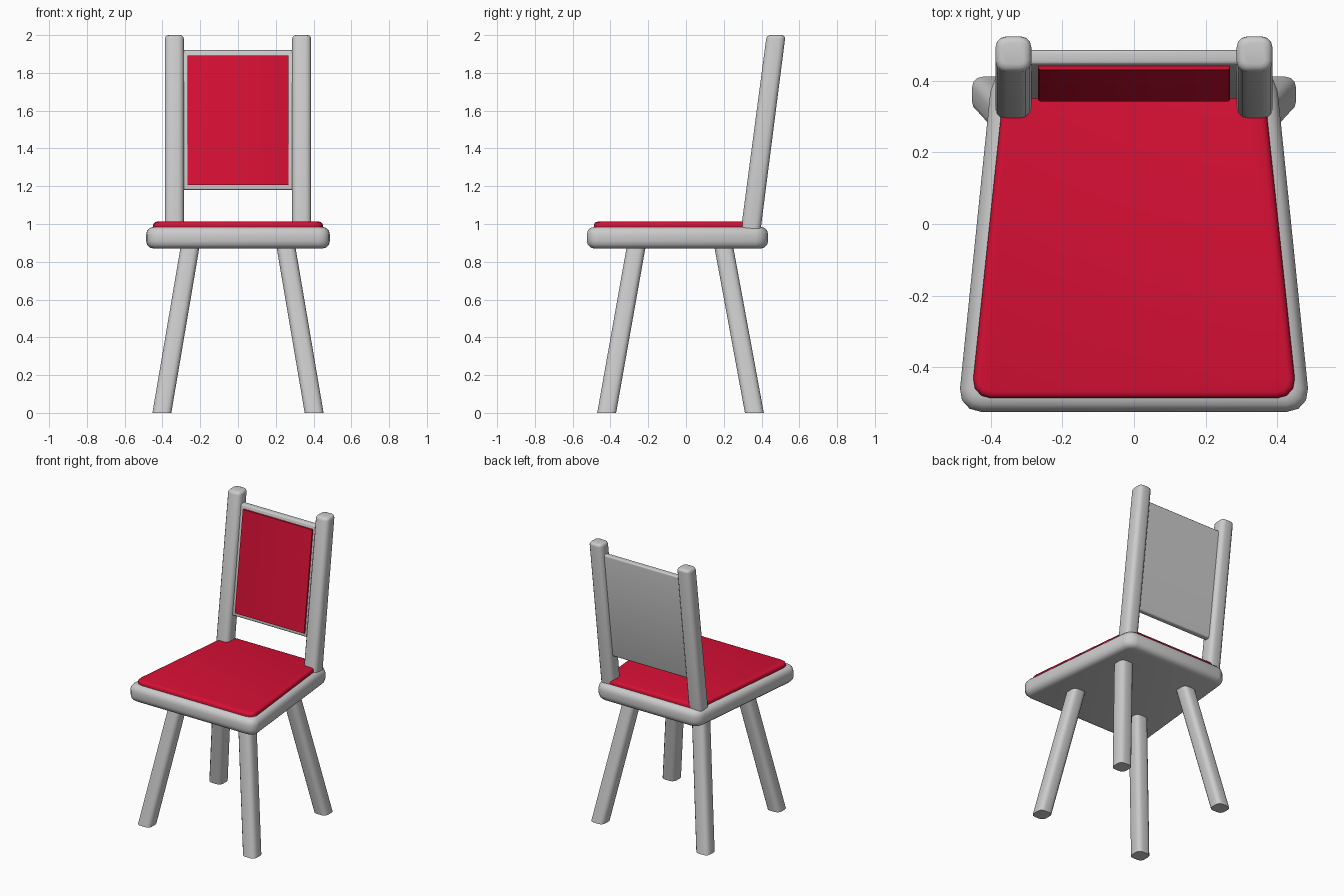
import bpy, bmesh, math
from mathutils import Vector

if "Cube" in bpy.data.objects:
    bpy.data.objects.remove(bpy.data.objects["Cube"])


def material(name, rgb):
    m = bpy.data.materials.new(name)
    m.diffuse_color = (*rgb, 1)
    m.use_nodes = True
    m.node_tree.nodes["Principled BSDF"].inputs["Base Color"].default_value = m.diffuse_color
    return m


GREY = material("light grey", (0.6, 0.6, 0.6))
RED = material("crimson", (0.68, 0.005, 0.035))


def block(name, low, high, z0, z1, mat, corner, rim, rim_ends=(0, 1), segs=3, smooth=True):
    """Loft between two 4-point outlines; round the upright edges, then the chosen end rims."""
    bm = bmesh.new()
    a = [bm.verts.new((x, y, z0)) for x, y in low]
    b = [bm.verts.new((x, y, z1)) for x, y in high]
    bm.faces.new(a[::-1])
    bm.faces.new(b)
    for i in range(4):
        j = (i + 1) % 4
        bm.faces.new((a[i], a[j], b[j], b[i]))
    if corner:
        up = [e for e in bm.edges if abs(e.verts[0].co.z - e.verts[1].co.z) > 1e-4]
        bmesh.ops.bevel(bm, geom=up, offset=corner, segments=segs, profile=0.5, affect='EDGES')
    if rim:
        ends = [(z0, z1)[k] for k in rim_ends]
        edges = [e for e in bm.edges
                 if any(all(abs(v.co.z - z) < 1e-4 for v in e.verts) for z in ends)]
        bmesh.ops.bevel(bm, geom=edges, offset=rim, segments=segs, profile=0.5, affect='EDGES')
    bmesh.ops.recalc_face_normals(bm, faces=bm.faces)
    me = bpy.data.meshes.new(name)
    bm.to_mesh(me)
    bm.free()
    me.materials.append(mat)
    ob = bpy.data.objects.new(name, me)
    bpy.context.collection.objects.link(ob)
    if smooth:
        bpy.ops.object.select_all(action='DESELECT')
        ob.select_set(True)
        bpy.context.view_layer.objects.active = ob
        bpy.ops.object.shade_smooth_by_angle(angle=math.radians(40))
    return ob


def rect(cx, cy, hx, hy):
    return [(cx - hx, cy - hy), (cx + hx, cy - hy), (cx + hx, cy + hy), (cx - hx, cy + hy)]


def trapezoid(front, back, y0, y1):
    return [(-front, y0), (front, y0), (back, y1), (-back, y1)]


# seat board and cushion, narrowing to the back
board = trapezoid(0.493, 0.395, -0.525, 0.435)
block("seat", board, board, 0.87, 0.985, GREY, 0.065, 0.04)
pad = trapezoid(0.455, 0.362, -0.487, 0.397)
block("seat_cushion", pad, pad, 0.96, 1.012, RED, 0.055, 0.018, (1,))


# leaning line of the backrest
def lean(z):
    return 0.345 + (z - 0.985) * 0.13


for side, s in (("left", -1), ("right", 1)):
    # splayed legs
    block("front_leg_" + side, rect(s * 0.403, -0.42, 0.05, 0.05),
          rect(s * 0.252, -0.262, 0.05, 0.05), 0, 0.89, GREY, 0.03, 0)
    block("back_leg_" + side, rect(s * 0.403, 0.362, 0.05, 0.05),
          rect(s * 0.252, 0.198, 0.05, 0.05), 0, 0.89, GREY, 0.03, 0)
    # backrest posts
    block("back_post_" + side, rect(s * 0.337, lean(0.975), 0.05, 0.052),
          rect(s * 0.337, lean(2.0), 0.05, 0.05), 0.975, 2.0, GREY, 0.03, 0.02, (1,))

# backrest panel between the posts, with a thin cushion on its front
block("back_panel", rect(0, lean(1.18), 0.30, 0.021), rect(0, lean(1.92), 0.30, 0.021),
      1.18, 1.92, GREY, 0, 0.012)
block("back_cushion", rect(0, lean(1.21) - 0.02, 0.268, 0.012),
      rect(0, lean(1.893) - 0.02, 0.268, 0.012), 1.207, 1.893, RED, 0.006, 0, segs=2)
